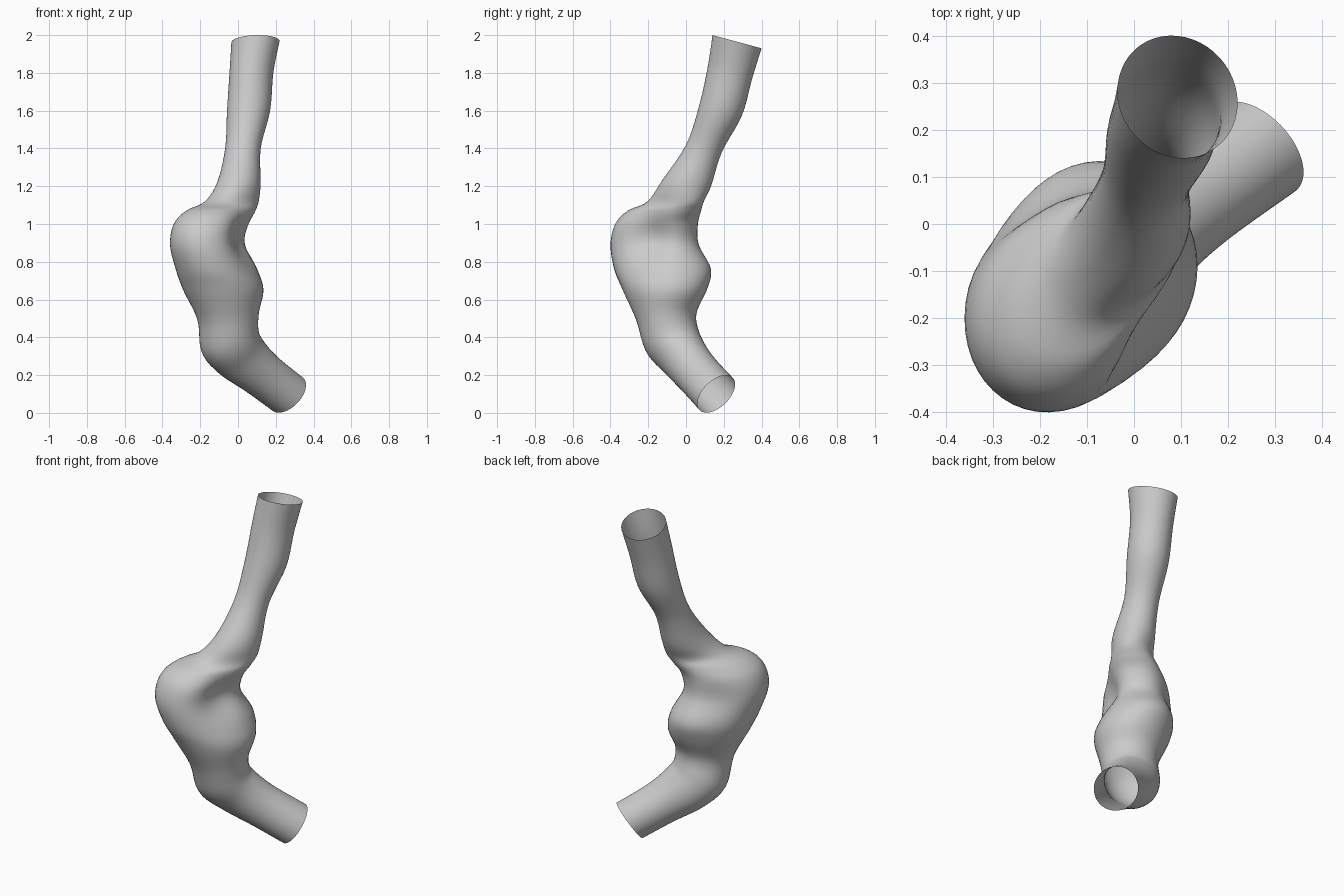
import bpy, bmesh, math
from mathutils import Vector

if "Cube" in bpy.data.objects:
    bpy.data.objects.remove(bpy.data.objects["Cube"], do_unlink=True)

SEGMENTS, STEPS = 48, 5

# Cross-sections: height, x min, x max, y min, y max, skew, slope in x, slope in y
SECTIONS = [
    (1.965, -.035, .22, .14, .40, -.1, 0, -.27),
    (1.80, -.045, .187, .115, .35, 0, 0, -.27),
    (1.60, -.058, .17, .07, .295, 0, 0, -.25),
    (1.40, -.068, .12, 0, .19, 0, 0, -.2),
    (1.22, -.11, .12, -.125, .135, .1, 0, -.1),
    (1.12, -.175, .11, -.205, .095, .35, 0, 0),
    (1.07, -.275, .095, -.31, .08, .35, 0, 0),
    (1.00, -.34, .07, -.375, .065, .2, 0, 0),
    (.89, -.36, .055, -.40, .075, .15, 0, 0),
    (.76, -.33, .105, -.38, .133, .15, 0, 0),
    (.65, -.29, .135, -.335, .11, .1, 0, 0),
    (.51, -.215, .11, -.265, .055, 0, .1, .1),
    (.38, -.195, .11, -.215, .07, -.1, .35, .35),
    (.30, -.115, .14, -.13, .10, -.33, .7, .7),
    (.215, .01, .215, -.045, .155, -.5, 1, 1),
    (.10, .165, .36, .06, .26, -.5, 1, 1),
]

# Soft hollows beside the small rear swelling: place, reach, push
HOLLOWS = [
    (Vector((.06, -.22, .93)), .13, Vector((-.05, .04, 0))),
    (Vector((-.22, .02, .88)), .12, Vector((.02, -.02, 0))),
]


def blend(p0, p1, p2, p3, t):
    """Smooth curve through p1 and p2."""
    return [.5 * (2 * b + (c - a) * t + (2 * a - 5 * b + 4 * c - d) * t ** 2
                  + (3 * b - a - 3 * c + d) * t ** 3)
            for a, b, c, d in zip(p0, p1, p2, p3)]


def ring(section):
    """Skewed ellipse lying on a sloping plane."""
    z, x0, x1, y0, y1, skew, sx, sy = section
    points = []
    for i in range(SEGMENTS):
        a = math.tau * i / SEGMENTS
        dx = (x1 - x0) / 2 * math.cos(a)
        dy = (y1 - y0) / 2 * (skew * math.cos(a) + math.sqrt(1 - skew ** 2) * math.sin(a))
        p = Vector(((x0 + x1) / 2 + dx, (y0 + y1) / 2 + dy, z + sx * dx + sy * dy))
        for place, reach, push in HOLLOWS:
            p += push * math.exp(-((p - place).length / reach) ** 2)
        points.append(p)
    return points


# Smoothly interpolated sections along the vessel
last = len(SECTIONS) - 1
path = []
for i in range(last):
    four = [SECTIONS[min(max(i + k, 0), last)] for k in (-1, 0, 1, 2)]
    path += [blend(*four, s / STEPS) for s in range(STEPS)]
path.append(SECTIONS[last])

# Open-ended skin
bm = bmesh.new()
rings = [[bm.verts.new(p) for p in ring(s)] for s in path]
for upper, lower in zip(rings, rings[1:]):
    for i in range(SEGMENTS):
        j = (i + 1) % SEGMENTS
        bm.faces.new((upper[i], lower[i], lower[j], upper[j]))
mesh = bpy.data.meshes.new("vessel_wall")
bm.to_mesh(mesh)
bm.free()
mesh.shade_smooth()
vessel = bpy.data.objects.new("vessel_wall", mesh)
bpy.context.collection.objects.link(vessel)

# Plain grey
grey = bpy.data.materials.new("plain_grey")
grey.use_nodes = True
color = (.6, .6, .6, 1)
grey.diffuse_color = color
grey.node_tree.nodes["Principled BSDF"].inputs["Base Color"].default_value = color
mesh.materials.append(grey)
